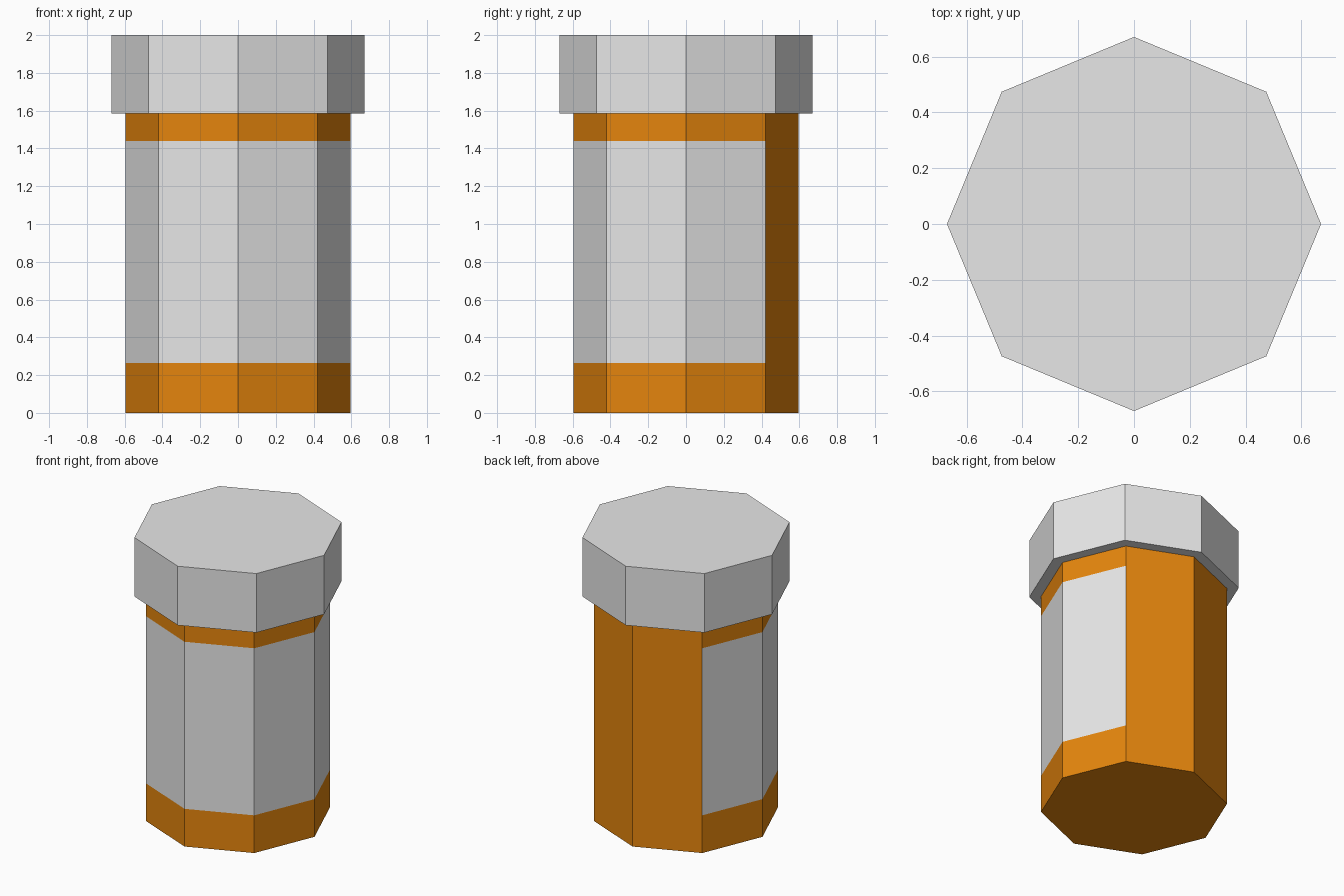
import bpy, bmesh, math

if "Cube" in bpy.data.objects:
    bpy.data.objects.remove(bpy.data.objects["Cube"])

SIDES = 8


def material(name, rgb):
    m = bpy.data.materials.new(name)
    m.diffuse_color = (*rgb, 1.0)
    m.use_nodes = True
    m.node_tree.nodes["Principled BSDF"].inputs["Base Color"].default_value = m.diffuse_color
    return m


def prism(name, radius, heights, mats, close_top=True):
    """Octagonal prism with a corner on +x, cut into bands at the given heights."""
    bm = bmesh.new()
    rings = [[bm.verts.new((radius * math.cos(i * math.tau / SIDES),
                            radius * math.sin(i * math.tau / SIDES), z))
              for i in range(SIDES)] for z in heights]
    for lo, hi in zip(rings, rings[1:]):
        for i in range(SIDES):
            j = (i + 1) % SIDES
            bm.faces.new((lo[i], lo[j], hi[j], hi[i]))
    bm.faces.new(rings[0][::-1])
    if close_top:
        bm.faces.new(rings[-1])
    mesh = bpy.data.meshes.new(name)
    bm.to_mesh(mesh)
    bm.free()
    for m in mats:
        mesh.materials.append(m)
    obj = bpy.data.objects.new(name, mesh)
    bpy.context.collection.objects.link(obj)
    return obj


amber = material("amber_plastic", (0.78, 0.235, 0.004))
white = material("off_white", (0.8, 0.8, 0.8))

# Bottle body; its top is closed off by the cap
R, LABEL_LOW, LABEL_HIGH = 0.595, 0.265, 1.44
body = prism("bottle_body", R, (0, LABEL_LOW, LABEL_HIGH, 1.585), (amber, white), False)

# Label: middle band on every side except the two at the back
for p in body.data.polygons:
    in_band = LABEL_LOW < p.center.z < LABEL_HIGH
    at_back = p.center.y > 0.45
    p.material_index = int(in_band and not at_back)

# Cap
prism("cap", 0.67, (1.585, 2.0), (white,))
